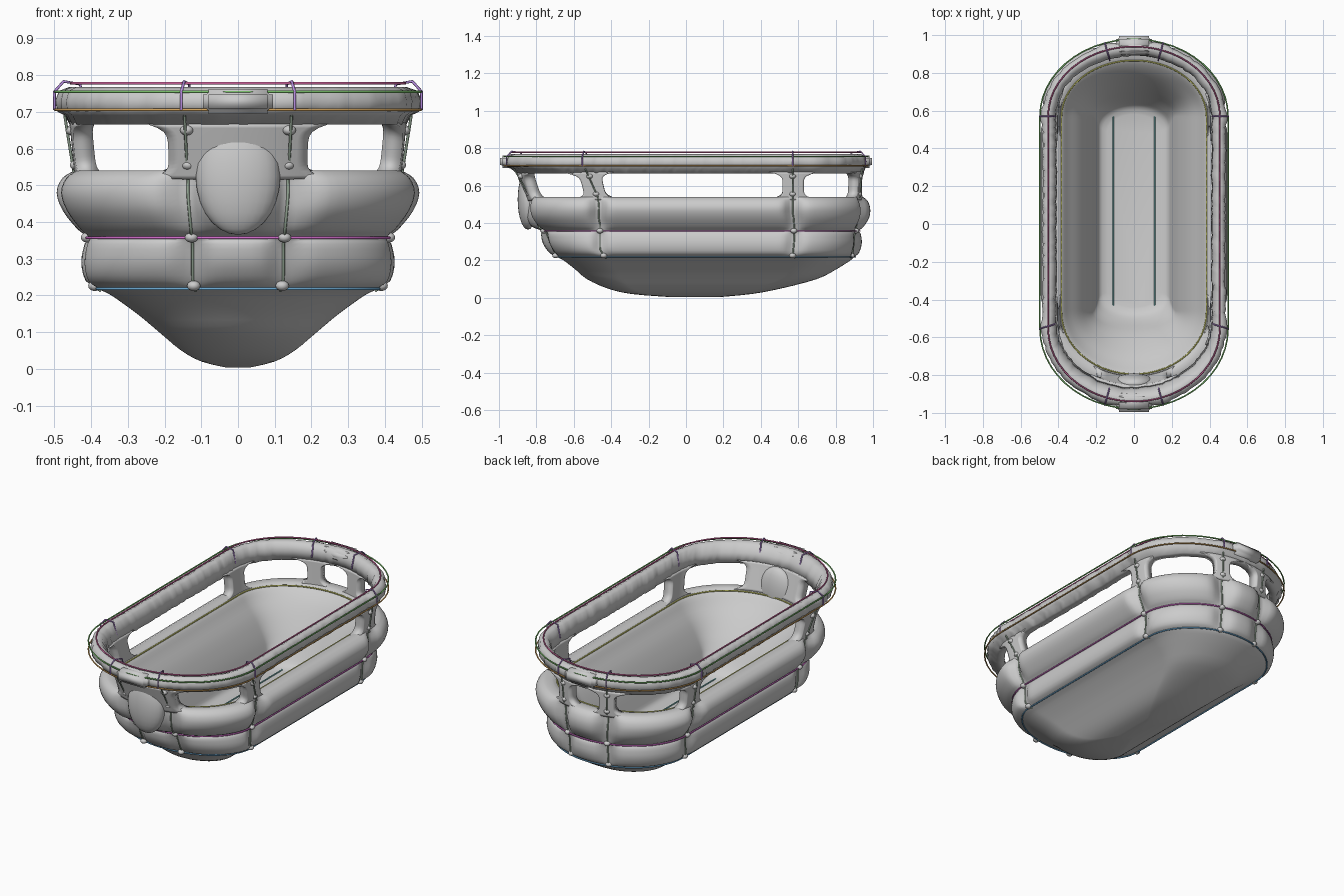
import bpy, bmesh, math, random
from mathutils import Vector, Matrix

if "Cube" in bpy.data.objects:
    bpy.data.objects.remove(bpy.data.objects["Cube"])

random.seed(4)
STRAPS = [0, 0.4, 0.6, 1, 2, 2.4, 2.6, 3]      # positions around the loop, 0..4


def loop_point(u, z, hw, yf, yb, pinch=0.0):
    """Point on a stadium loop: 0-1 front arc, 1-2 right, 2-3 back, 3-4 left."""
    u %= 4
    f, b = yf + 0.85 * hw, yb - 0.85 * hw
    k = max(0, min(1, (z - 0.12) / 0.14))       # straight sides lengthen above the keel
    f += k * (min(f, -0.46) - f)
    b += k * (max(b, 0.57) - b)
    w, yf, yb = hw - pinch, yf + pinch, yb - pinch
    t = u % 1
    a = math.pi * (t - 0.5)
    if u < 1:
        return Vector((w * math.sin(a), f + (yf - f) * math.cos(a), z))
    if u < 2:
        return Vector((w, f + (b - f) * t, z))
    if u < 3:
        return Vector((-w * math.sin(a), b + (yb - b) * math.cos(a), z))
    return Vector((-w, b + (f - b) * t, z))


def strap_weight(u, width=0.035):
    d = min(min(abs(u - s), 4 - abs(u - s)) for s in STRAPS)
    return math.exp(-(d / width) ** 2)


def smooth_rows(rows, n=3):
    """Catmull-Rom refinement of a profile."""
    out = []
    for i in range(len(rows) - 1):
        p = [rows[max(0, min(len(rows) - 1, i + k))] for k in (-1, 0, 1, 2)]
        for s in range(n):
            t = s / n
            out.append([0.5 * (2 * b + (c - a) * t + (2 * a - 5 * b + 4 * c - d) * t * t
                               + (3 * b - a - 3 * c + d) * t ** 3) for a, b, c, d in zip(*p)])
    return out + [list(rows[-1])]


def finish(bm, name):
    bmesh.ops.recalc_face_normals(bm, faces=bm.faces)
    me = bpy.data.meshes.new(name)
    bm.to_mesh(me)
    bm.free()
    me.shade_smooth()
    ob = bpy.data.objects.new(name, me)
    bpy.context.collection.objects.link(ob)
    return ob


def loft(name, rows, closed, n=220, wobble=0.0):
    """Skin stadium loops; closed joins last to first, otherwise ends are capped."""
    bm = bmesh.new()
    us = [4 * i / n for i in range(n)]
    jit = [random.uniform(-wobble, wobble) for _ in us]
    rings = [[bm.verts.new(loop_point(u, *r[:4], r[4] * strap_weight(u) + j)) for u, j in zip(us, jit)]
             for r in rows]
    pairs = list(zip(rings, rings[1:] + rings[:1]))
    for r0, r1 in pairs if closed else pairs[:-1]:
        for i in range(n):
            k = (i + 1) % n
            bm.faces.new((r0[i], r0[k], r1[k], r1[i]))
    if not closed:
        bm.faces.new(rings[0])
        bm.faces.new(rings[-1])
    return finish(bm, name)


# Hull: rounded keel, lower tube, upper tube, then the cushioned inside
# columns: z, half width, front y, back y, strap pinch
outer = [(0.003, 0.03, -0.07, 0.17, 0), (0.02, 0.10, -0.29, 0.35, 0), (0.05, 0.155, -0.42, 0.51, 0),
         (0.10, 0.215, -0.53, 0.70, 0), (0.15, 0.275, -0.59, 0.80, 0), (0.20, 0.345, -0.655, 0.88, 0),
         (0.218, 0.38, -0.69, 0.90, 0), (0.24, 0.415, -0.73, 0.925, .02), (0.29, 0.427, -0.765, 0.94, .03),
         (0.34, 0.418, -0.775, 0.935, .02), (0.358, 0.408, -0.77, 0.925, 0), (0.38, 0.437, -0.825, 0.95, .025),
         (0.43, 0.477, -0.872, 0.98, .05), (0.48, 0.494, -0.885, 0.985, .055), (0.52, 0.478, -0.875, 0.97, .04),
         (0.54, 0.445, -0.85, 0.945, 0)]
inner = [(0.54, 0.405, -0.82, 0.90, 0), (0.525, 0.378, -0.79, 0.86, 0), (0.48, 0.345, -0.745, 0.81, 0),
         (0.41, 0.29, -0.67, 0.76, 0), (0.31, 0.235, -0.58, 0.70, 0), (0.22, 0.20, -0.52, 0.65, 0),
         (0.175, 0.18, -0.48, 0.62, 0), (0.16, 0.14, -0.44, 0.58, 0)]
outer_s = smooth_rows(outer)
loft("hull", outer_s + smooth_rows(inner), False)

# Padded top rim, closed section
rim = [(0.665, 0.455, -0.905, 0.945, 0), (0.69, 0.467, -0.935, 0.955, 0), (0.70, 0.482, -0.96, 0.96, -.008),
       (0.73, 0.485, -0.965, 0.965, -.012), (0.757, 0.478, -0.955, 0.955, -.008), (0.768, 0.455, -0.935, 0.935, 0),
       (0.757, 0.428, -0.905, 0.905, 0), (0.72, 0.415, -0.88, 0.89, 0), (0.665, 0.41, -0.86, 0.905, 0)]
loft("top_rim", rim, True, wobble=0.004)


# Posts between the windows, flaring into sill and rim
def post(name, uc, half, flare=0.07):
    bm = bmesh.new()
    grid = []
    for j in range(15):
        t = j / 14
        w = half + flare * abs(2 * t - 1) ** 5
        row = (0.525 + 0.15 * t, 0.417 + 0.015 * t, -0.83 - 0.05 * t, 0.92 + 0.005 * t)
        grid.append([bm.verts.new(loop_point(uc + (i / 6 - 1) * w, *row)) for i in range(13)])
    for a, b in zip(grid, grid[1:]):
        for i in range(12):
            bm.faces.new((a[i], a[i + 1], b[i + 1], b[i]))
    ob = finish(bm, name)
    m = ob.modifiers.new("thickness", 'SOLIDIFY')
    m.thickness, m.offset = 0.055, 0


for i, u in enumerate((0, 1, 2, 3)):
    post(f"side_post_{i}", u, 0.05)
for i, u in enumerate((2.4, 2.6)):
    post(f"back_post_{i}", u, 0.03)
post("front_panel", 0.5, 0.14, 0.045)


def blobs(name, items):
    bm = bmesh.new()
    for loc, size in items:
        bmesh.ops.create_uvsphere(bm, u_segments=24, v_segments=14, radius=1,
                                  matrix=Matrix.Translation(loc) @ Matrix.Diagonal((*size, 1)))
    return finish(bm, name)


# Rounded cushion on the front panel, and the knuckles along the straps
blobs("front_cushion", [((0, -0.845, 0.525), (0.115, 0.055, 0.16))])
blobs("strap_knots", [(loop_point(u, *r), (0.018, 0.018, 0.014)) for u in STRAPS
                      for r in ((0.226, 0.39, -0.71, 0.90), (0.358, 0.41, -0.775, 0.925),
                                (0.555, 0.44, -0.855, 0.94), (0.65, 0.452, -0.90, 0.945))])

# Padded tabs at the front and back of the rim
for side, name in ((-1, "front_tab"), (1, "back_tab")):
    bm = bmesh.new()
    bmesh.ops.create_cube(bm, size=1, matrix=Matrix.Translation((0, side * 0.945, 0.728))
                          @ Matrix.Diagonal((0.19, 0.10, 0.068, 1)))
    bmesh.ops.bevel(bm, geom=bm.edges[:], offset=0.015, segments=3, affect='EDGES')
    finish(bm, name)


# Ropes
def rope(name, paths, color, cyclic=False, radius=0.004):
    cu = bpy.data.curves.new(name, 'CURVE')
    cu.dimensions = '3D'
    cu.bevel_depth, cu.bevel_resolution = radius, 1
    for pts in paths:
        sp = cu.splines.new('POLY')
        sp.points.add(len(pts) - 1)
        for p, q in zip(sp.points, pts):
            p.co = (*q, 1)
        sp.use_cyclic_u = cyclic
    mat = bpy.data.materials.new(name)
    mat.diffuse_color = (*color, 1)
    mat.use_nodes = True
    mat.node_tree.nodes["Principled BSDF"].inputs["Base Color"].default_value = mat.diffuse_color
    cu.materials.append(mat)
    bpy.context.collection.objects.link(bpy.data.objects.new(name, cu))


for name, row, color in (("top_rope", (0.778, 0.455, -0.94, 0.94), (0.75, 0.15, 0.4)),
                         ("rim_rope", (0.755, 0.498, -0.978, 0.978), (0.2, 0.55, 0.15)),
                         ("under_rim_rope", (0.706, 0.498, -0.978, 0.978), (0.7, 0.4, 0.12)),
                         ("middle_rope", (0.357, 0.413, -0.777, 0.93), (0.65, 0.15, 0.6)),
                         ("lower_rope", (0.218, 0.386, -0.697, 0.906), (0.15, 0.4, 0.65)),
                         ("sill_rope", (0.53, 0.384, -0.795, 0.866), (0.6, 0.6, 0.15))):
    rope(name, [[loop_point(i / 25, *row) for i in range(100)]], color, True)

# Two ropes along the floor
rope("floor_ropes", [[(x, y, 0.162) for y in (-0.44, 0.58)] for x in (-0.11, 0.11)], (0.2, 0.5, 0.5))

# Upright straps up the hull, and clips folded over the rim
upright = [r for r in outer_s if r[0] > 0.21]
rope("upright_straps", [[loop_point(u, *r[:4], r[4] - 0.003) for r in upright]
                        + [loop_point(u, 0.69, 0.472, -0.94, 0.96)] for u in STRAPS], (0.35, 0.45, 0.35))
rope("rim_clips", [[loop_point(u, *r) for r in ((0.705, 0.50, -0.98, 0.98), (0.755, 0.50, -0.98, 0.98),
                                                (0.783, 0.475, -0.95, 0.95), (0.775, 0.43, -0.90, 0.90),
                                                (0.70, 0.415, -0.88, 0.88))] for u in STRAPS], (0.45, 0.25, 0.7))
